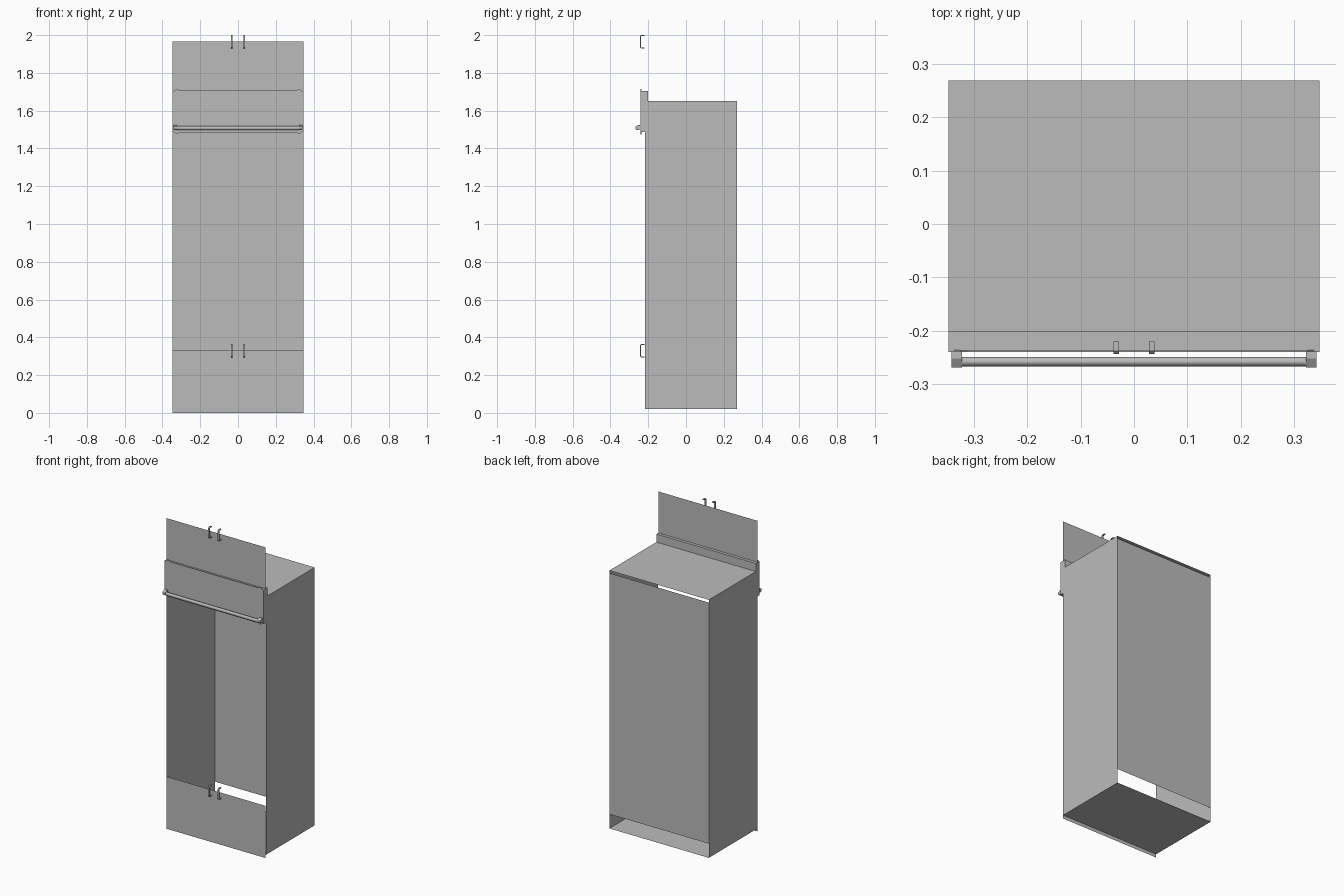
import bpy, bmesh, math
from mathutils import Vector

if "Cube" in bpy.data.objects:
    bpy.data.objects.remove(bpy.data.objects["Cube"])

grey = bpy.data.materials.new("panel grey")
grey.diffuse_color = (0.5, 0.5, 0.5, 1)
grey.use_nodes = True
grey.node_tree.nodes["Principled BSDF"].inputs["Base Color"].default_value = grey.diffuse_color


def finish(name, bm, normals=True):
    if normals:
        bmesh.ops.recalc_face_normals(bm, faces=bm.faces[:])
    me = bpy.data.meshes.new(name)
    bm.to_mesh(me)
    bm.free()
    me.materials.append(grey)
    ob = bpy.data.objects.new(name, me)
    bpy.context.collection.objects.link(ob)
    return ob


def sheet(name, pts):
    """Single flat sheet through the given corners."""
    bm = bmesh.new()
    bm.faces.new([bm.verts.new(p) for p in pts])
    return finish(name, bm, False)


def box(name, x0, x1, y0, y1, z0, z1):
    bm = bmesh.new()
    bmesh.ops.create_cube(bm, size=1)
    for v in bm.verts:
        v.co = Vector((x0 if v.co.x < 0 else x1,
                       y0 if v.co.y < 0 else y1,
                       z0 if v.co.z < 0 else z1))
    return finish(name, bm)


def extrude(name, profile, axis, a, b):
    """Closed profile swept along x (y,z points) or y (x,z points)."""
    bm = bmesh.new()
    place = (lambda p, t: (t, p[0], p[1])) if axis == 'x' else (lambda p, t: (p[0], t, p[1]))
    lo = [bm.verts.new(place(p, a)) for p in profile]
    hi = [bm.verts.new(place(p, b)) for p in profile]
    n = len(profile)
    bm.faces.new(lo)
    bm.faces.new(hi[::-1])
    for i in range(n):
        j = (i + 1) % n
        bm.faces.new((lo[i], hi[i], hi[j], lo[j]))
    return finish(name, bm)


W, FRONT, BACK, LOW, TOP = 0.348, -0.217, 0.269, 0.02, 1.652

# Cabinet shell of thin sheets, open at the front
for side, s in (("left", -1), ("right", 1)):
    pts = [(s * W, FRONT, LOW), (s * W, BACK, LOW), (s * W, BACK, TOP), (s * W, FRONT, TOP)]
    sheet(side + "_wall", pts if s > 0 else pts[::-1])
sheet("top_panel", [(-W, FRONT, TOP), (W, FRONT, TOP), (W, BACK, TOP), (-W, BACK, TOP)])
sheet("floor_panel", [(-W, BACK, LOW), (W, BACK, LOW), (W, FRONT, LOW), (-W, FRONT, LOW)])
# Back stops short of the floor and the top
sheet("back_panel", [(W, BACK, 0.11), (-W, BACK, 0.11), (-W, BACK, TOP - 0.017), (W, BACK, TOP - 0.017)])

# Lower and upper door fronts with paired bracket pulls
for name, z0, z1 in (("lower", 0, 0.33), ("upper", 1.70, 1.965)):
    sheet(name + "_front", [(-W, -0.22, z0), (W, -0.22, z0), (W, -0.22, z1), (-W, -0.22, z1)])
for name, zc in (("lower", 0.329), ("upper", 1.9645)):
    h, t, yo, yi, c = 0.0355, 0.005, -0.244, -0.22, 0.006
    prof = [(yi, zc - h), (yo + c, zc - h), (yo, zc - h + c), (yo, zc + h - c), (yo + c, zc + h), (yi, zc + h),
            (yi, zc + h - t), (yo + c, zc + h - t), (yo + t, zc + h - c - 0.002),
            (yo + t, zc - h + c + 0.002), (yo + c, zc - h + t), (yi, zc - h + t)]
    for side, s in (("left", -1), ("right", 1)):
        extrude(f"{name}_{side}_pull", prof, 'x', s * 0.033 - 0.005, s * 0.033 + 0.005)

# Control fascia box and its face plate with small corner points
box("fascia_box", -W, W, -0.237, -0.201, 1.488, 1.703)
right = [(0.31, 1.484), (0.325, 1.475), (0.338, 1.487), (W, 1.489),
         (W, 1.702), (0.338, 1.704), (0.325, 1.716), (0.31, 1.707)]
left = [(-x, z) for x, z in reversed(right)]
extrude("fascia_plate", right + left, 'y', -0.24, -0.236)

# Towel-rail style bar with end brackets
bar = [(-0.258 + 0.009 * math.cos(i * math.tau / 16), 1.508 + 0.011 * math.sin(i * math.tau / 16))
       for i in range(16)]
rail = extrude("handle_bar", bar, 'x', -0.325, 0.325)
bpy.context.view_layer.objects.active = rail
rail.select_set(True)
bpy.ops.object.shade_smooth_by_angle(angle=math.radians(40))
bracket = [(-0.239, 1.499), (-0.262, 1.499), (-0.2685, 1.504), (-0.2685, 1.515),
           (-0.262, 1.519), (-0.252, 1.525), (-0.239, 1.525)]
for side, s in (("left", -1), ("right", 1)):
    extrude(side + "_handle_bracket", bracket, 'x', s * 0.322, s * 0.342)
